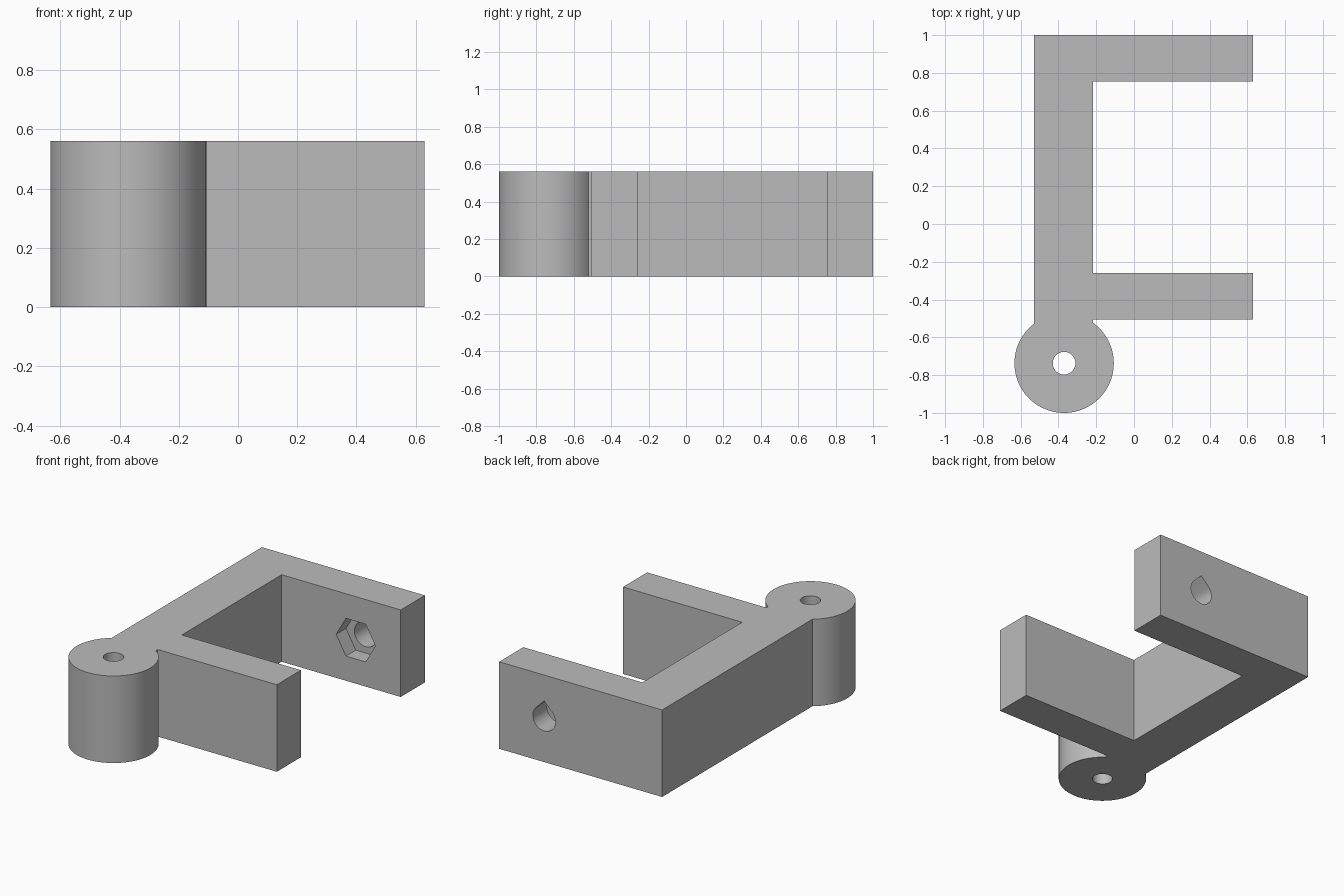
import bpy, bmesh
from math import asin, cos, sin, pi, radians
from mathutils import Vector

cube = bpy.data.objects.get("Cube")
if cube:
    bpy.data.objects.remove(cube, do_unlink=True)

HEIGHT = 0.56
LEFT, INNER, TIP = -0.53, -0.218, 0.63      # spine sides and arm ends
PIVOT_X, PIVOT_Y, PIVOT_R = -0.37, -0.737, 0.263
BOLT_X, BOLT_Z, BOLT_R = 0.31, 0.28, 0.08
ARM_IN = 0.755

grey = bpy.data.materials.new("plain grey")
grey.use_nodes = True
colour = (0.5, 0.5, 0.5, 1)
grey.diffuse_color = colour
grey.node_tree.nodes["Principled BSDF"].inputs["Base Color"].default_value = colour


def arc(cx, cy, r, start, end, steps):
    """Points along an arc, both ends included."""
    angles = [start + (end - start) * i / steps for i in range(steps + 1)]
    return [(cx + r * cos(a), cy + r * sin(a)) for a in angles]


def prism(name, outline, place, sweep):
    """Extrude a flat outline; place maps its 2D points into space."""
    mesh = bpy.data.meshes.new(name)
    bm = bmesh.new()
    face = bm.faces.new([bm.verts.new(place(u, v)) for u, v in outline])
    out = bmesh.ops.extrude_face_region(bm, geom=[face])
    moved = [g for g in out["geom"] if isinstance(g, bmesh.types.BMVert)]
    bmesh.ops.translate(bm, verts=moved, vec=Vector(sweep))
    bmesh.ops.recalc_face_normals(bm, faces=bm.faces)
    bm.to_mesh(mesh)
    bm.free()
    mesh.materials.append(grey)
    obj = bpy.data.objects.new(name, mesh)
    bpy.context.collection.objects.link(obj)
    return obj


# Bracket: two arms and a spine that runs into the round pivot boss
start = pi - asin((PIVOT_X - LEFT) / PIVOT_R) - pi / 2
left_angle = pi / 2 + asin((PIVOT_X - LEFT) / PIVOT_R)
right_angle = pi / 2 - asin((INNER - PIVOT_X) / PIVOT_R)
boss = arc(PIVOT_X, PIVOT_Y, PIVOT_R, left_angle, right_angle + 2 * pi, 90)
outline = boss + [
    (INNER, -0.505), (TIP, -0.505), (TIP, -0.26), (INNER, -0.26),
    (INNER, ARM_IN), (TIP, ARM_IN), (TIP, 1), (LEFT, 1)]
bracket = prism("hinge_bracket", outline, lambda u, v: (u, v, 0), (0, 0, HEIGHT))

# Pivot hole, teardrop bolt hole and hexagonal nut pocket
pivot_hole = prism("pivot_hole_cutter", arc(PIVOT_X, PIVOT_Y, 0.06, 0, 2 * pi, 48)[:-1],
                   lambda u, v: (u, v, -0.1), (0, 0, HEIGHT + 0.2))
teardrop = arc(BOLT_X, BOLT_Z, BOLT_R, radians(135), radians(405), 36)
teardrop.append((BOLT_X, BOLT_Z + BOLT_R * 2 ** 0.5))
bolt_hole = prism("bolt_hole_cutter", teardrop,
                  lambda u, v: (u, ARM_IN - 0.1, v), (0, 0.5, 0))
nut_pocket = prism("nut_pocket_cutter", arc(BOLT_X, BOLT_Z, 0.14, 0, 2 * pi, 6)[:-1],
                   lambda u, v: (u, ARM_IN - 0.1, v), (0, 0.2, 0))

for cutter in (pivot_hole, nut_pocket, bolt_hole):
    mod = bracket.modifiers.new(cutter.name, "BOOLEAN")
    mod.operation = "DIFFERENCE"
    mod.solver = "EXACT"
    mod.object = cutter

# Apply the cuts, then discard the cutters
bpy.ops.object.select_all(action="DESELECT")
bracket.select_set(True)
bpy.context.view_layer.objects.active = bracket
for mod in list(bracket.modifiers):
    bpy.ops.object.modifier_apply(modifier=mod.name)
for cutter in (pivot_hole, nut_pocket, bolt_hole):
    bpy.data.objects.remove(cutter, do_unlink=True)
bpy.ops.object.shade_smooth_by_angle(angle=radians(30))
